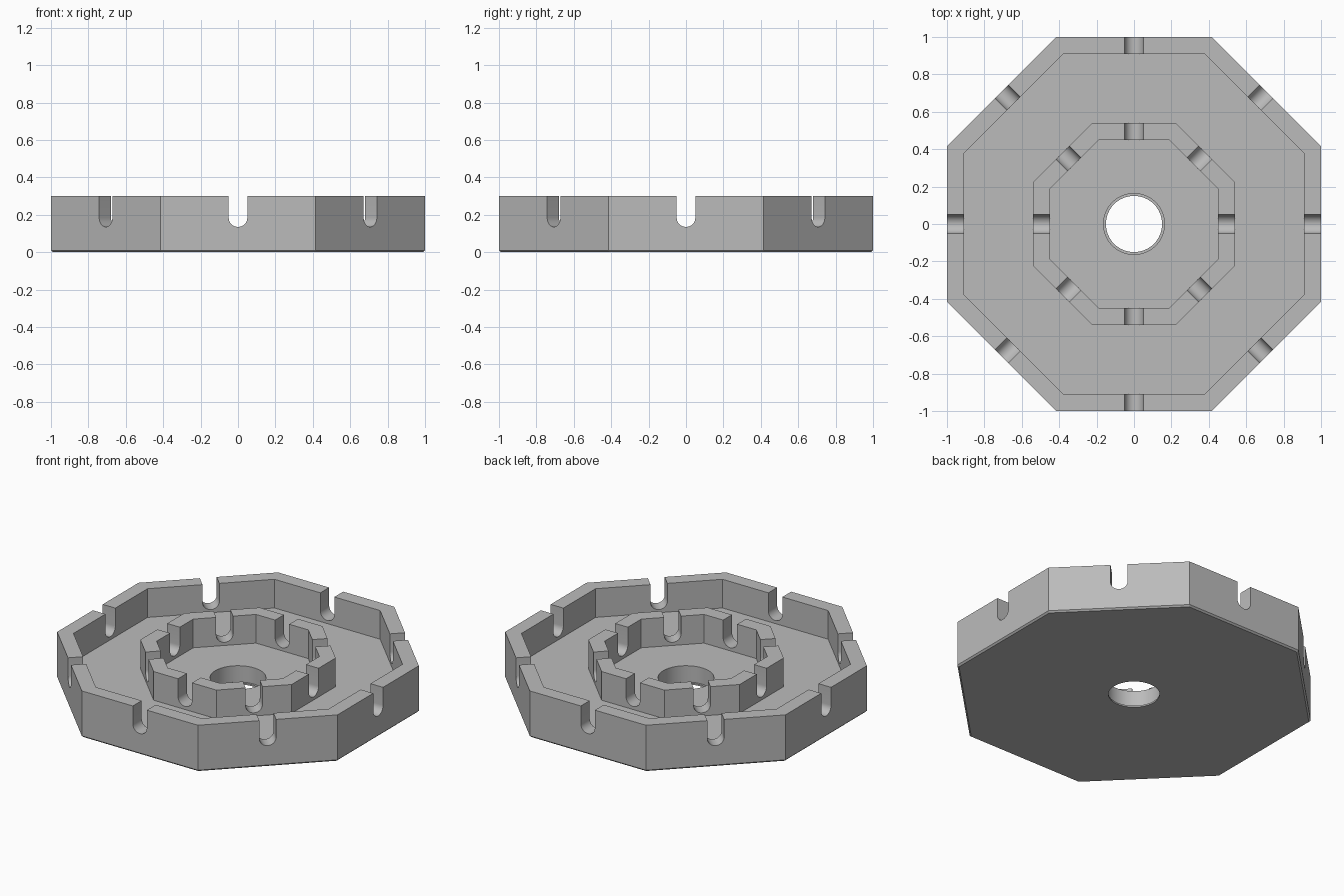
import bpy, bmesh, math
from mathutils import Matrix

cube = bpy.data.objects.get("Cube")
if cube:
    bpy.data.objects.remove(cube, do_unlink=True)

TOP, FLOOR, LIP = 0.30, 0.115, 0.01
SLOT_R, SLOT_BOTTOM = 0.05, 0.135

grey = bpy.data.materials.new("plain grey")
grey.use_nodes = True
colour = (0.5, 0.5, 0.5, 1)
grey.diffuse_color = colour
grey.node_tree.nodes["Principled BSDF"].inputs["Base Color"].default_value = colour


def make_object(name, bm):
    bmesh.ops.recalc_face_normals(bm, faces=bm.faces)
    mesh = bpy.data.meshes.new(name)
    bm.to_mesh(mesh)
    bm.free()
    mesh.materials.append(grey)
    obj = bpy.data.objects.new(name, mesh)
    bpy.context.collection.objects.link(obj)
    return obj


def stacked_rings(name, profile, sides, turn=0.0):
    """Solid of regular polygons, given as (apothem, height), capped at both ends."""
    bm = bmesh.new()
    rings = []
    for apothem, z in profile:
        r = apothem / math.cos(math.pi / sides)
        angles = [turn + math.tau * i / sides for i in range(sides)]
        rings.append([bm.verts.new((r * math.cos(a), r * math.sin(a), z)) for a in angles])
    for low, high in zip(rings, rings[1:]):
        for i in range(sides):
            j = (i + 1) % sides
            bm.faces.new((low[i], low[j], high[j], high[i]))
    bm.faces.new(rings[0])
    bm.faces.new(rings[-1])
    return make_object(name, bm)


def slot_bar(angle):
    """Round-bottomed bar that cuts one pair of opposite slots in both walls."""
    bm = bmesh.new()
    centre = SLOT_BOTTOM + SLOT_R
    steps = 16
    outline = [(-SLOT_R, TOP + 0.1)]
    for i in range(steps + 1):
        a = math.pi + math.pi * i / steps
        outline.append((SLOT_R * math.cos(a), centre + SLOT_R * math.sin(a)))
    outline.append((SLOT_R, TOP + 0.1))
    face = bm.faces.new([bm.verts.new((x, -1.2, z)) for x, z in outline])
    grown = bmesh.ops.extrude_face_region(bm, geom=[face], use_keep_orig=True)
    moved = [v for v in grown["geom"] if isinstance(v, bmesh.types.BMVert)]
    bmesh.ops.translate(bm, verts=moved, vec=(0, 2.4, 0))
    bmesh.ops.transform(bm, matrix=Matrix.Rotation(angle, 4, "Z"), verts=bm.verts)
    return make_object("slot_cutter", bm)


def cut(target, cutter):
    cutter.hide_render = True
    mod = target.modifiers.new("cut", "BOOLEAN")
    mod.operation = "DIFFERENCE"
    mod.solver = "EXACT"
    mod.object = cutter
    bpy.ops.object.modifier_apply(modifier=mod.name)
    bpy.data.objects.remove(cutter, do_unlink=True)


# Octagonal tray with a chamfered foot, an outer wall and an inner wall
tray = stacked_rings("octagonal_tray", [
    (0.99, 0), (1, LIP), (1, TOP), (0.91, TOP), (0.91, FLOOR),
    (0.54, FLOOR), (0.54, TOP), (0.45, TOP), (0.45, FLOOR),
], 8, math.pi / 8)

bpy.ops.object.select_all(action="DESELECT")
bpy.context.view_layer.objects.active = tray
tray.select_set(True)

# Centre hole with a narrow lip at the bottom
cut(tray, stacked_rings("hole_cutter", [
    (0.15, -0.1), (0.15, LIP), (0.163, LIP), (0.163, TOP)], 64))

# Slots in the middle of every wall
for k in range(4):
    cut(tray, slot_bar(k * math.pi / 4))

tray.select_set(True)
bpy.ops.object.shade_smooth_by_angle(angle=math.radians(30))
